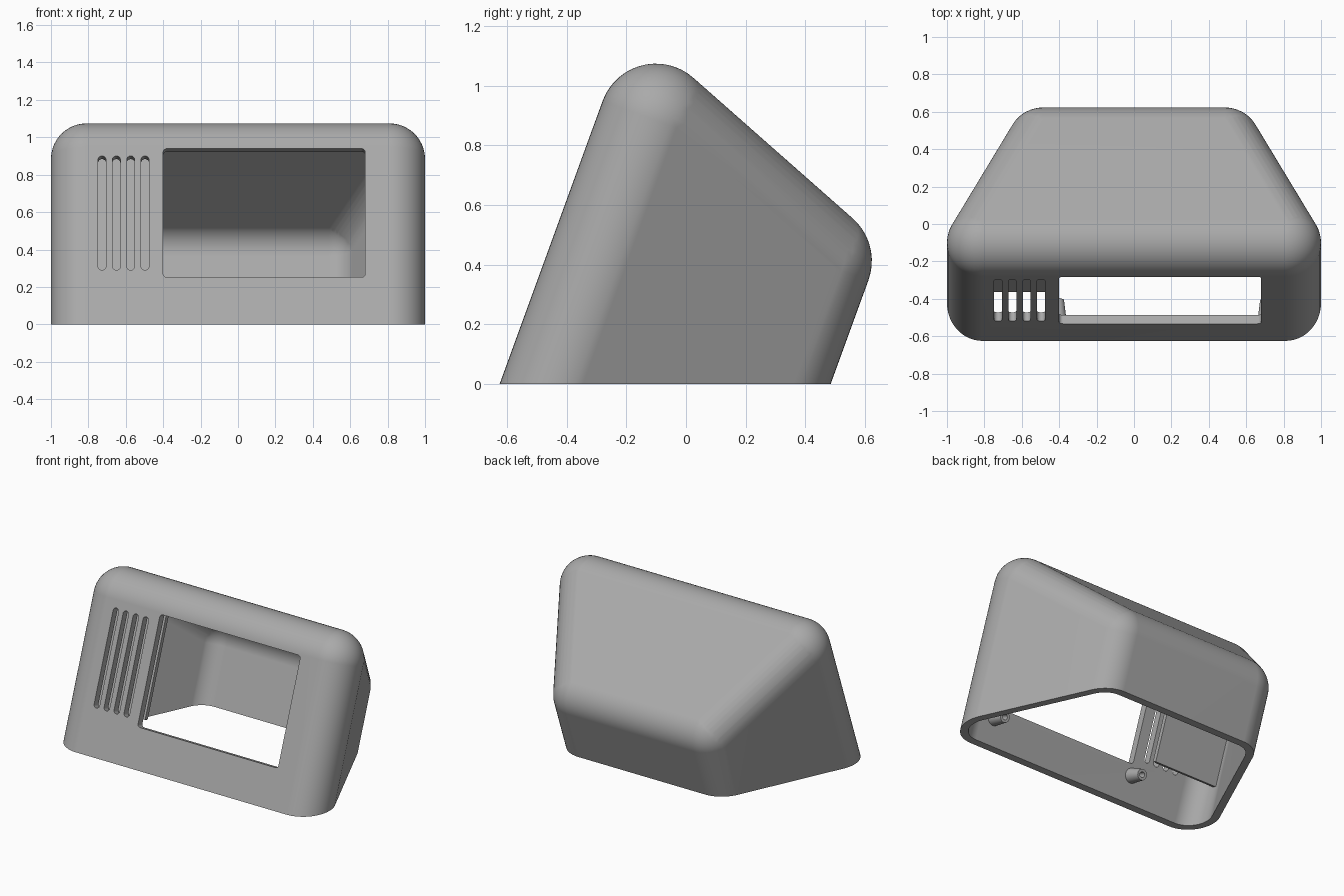
import bpy, bmesh, math
from mathutils import Matrix, Vector

if "Cube" in bpy.data.objects:
    bpy.data.objects.remove(bpy.data.objects["Cube"])

# Tilted frame: x = width, y = depth from the front face, z = up along the front face
TILT = Matrix.Translation((0, -0.625, 0)) @ Matrix.Rotation(math.radians(-20), 4, 'X')
R, WALL = 0.19, 0.05

grey = bpy.data.materials.new("grey plastic")
grey.diffuse_color = (0.4, 0.4, 0.4, 1)
grey.use_nodes = True
grey.node_tree.nodes["Principled BSDF"].inputs["Base Color"].default_value = grey.diffuse_color


def finish(name, bm, tilt=True):
    if tilt:
        bm.transform(TILT)
    bmesh.ops.recalc_face_normals(bm, faces=bm.faces)
    me = bpy.data.meshes.new(name)
    bm.to_mesh(me)
    bm.free()
    me.materials.append(grey)
    ob = bpy.data.objects.new(name, me)
    bpy.context.collection.objects.link(ob)
    return ob


def rounded_body(name, radius, cut):
    """Hull of spheres on the corners of a tapered block."""
    bm = bmesh.new()
    for x, d, top in ((0.81, 0.19, 1.01), (0.487, 0.853, 0.75)):
        for s in (-1, 1):
            for u in (top, -1.0):
                bmesh.ops.create_uvsphere(bm, u_segments=48, v_segments=24, radius=radius,
                                          matrix=Matrix.Translation((s * x, d, u)))
    bmesh.ops.delete(bm, geom=bm.faces[:] + bm.edges[:], context='EDGES_FACES')
    res = bmesh.ops.convex_hull(bm, input=bm.verts[:])
    junk = {g for g in res['geom_interior'] + res['geom_unused'] if isinstance(g, bmesh.types.BMVert)}
    bmesh.ops.delete(bm, geom=list(junk), context='VERTS')
    bmesh.ops.dissolve_limit(bm, angle_limit=0.002, verts=bm.verts[:], edges=bm.edges[:])
    bm.transform(TILT)
    if cut:  # flat underside on the ground
        geom = bm.verts[:] + bm.edges[:] + bm.faces[:]
        r = bmesh.ops.bisect_plane(bm, geom=geom, plane_co=(0, 0, 0), plane_no=(0, 0, -1),
                                   clear_outer=True)
        edges = [g for g in r['geom_cut'] if isinstance(g, bmesh.types.BMEdge)]
        bmesh.ops.contextual_create(bm, geom=edges)
    return finish(name, bm, False)


def rounded_slab(name, x0, x1, u0, u1, r, d0, d1, seg=8):
    """Rounded rectangle in the front plane, extruded along the depth."""
    bm = bmesh.new()
    pts = []
    for i, (cx, cu) in enumerate(((x1 - r, u1 - r), (x0 + r, u1 - r), (x0 + r, u0 + r), (x1 - r, u0 + r))):
        for k in range(seg + 1):
            a = math.pi / 2 * (i + k / seg)
            pts.append((cx + r * math.cos(a), d0, cu + r * math.sin(a)))
    face = bm.faces.new([bm.verts.new(p) for p in pts])
    ext = bmesh.ops.extrude_face_region(bm, geom=[face])
    bmesh.ops.translate(bm, vec=(0, d1 - d0, 0),
                        verts=[g for g in ext['geom'] if isinstance(g, bmesh.types.BMVert)])
    bmesh.ops.remove_doubles(bm, verts=bm.verts[:], dist=1e-5)
    return finish(name, bm)


def subtract(ob, cutter):
    m = ob.modifiers.new("cut", 'BOOLEAN')
    m.operation, m.solver, m.object = 'DIFFERENCE', 'EXACT', cutter
    bpy.context.view_layer.objects.active = ob
    bpy.ops.object.modifier_apply(modifier=m.name)
    bpy.data.objects.remove(cutter)


def smooth(ob):
    bpy.ops.object.select_all(action='DESELECT')
    ob.select_set(True)
    bpy.context.view_layer.objects.active = ob
    bpy.ops.object.shade_smooth_by_angle(angle=math.radians(30))


# Hollow housing, open underneath
housing = rounded_body("housing", R, True)
subtract(housing, rounded_body("cavity_cutter", R - WALL, False))

# Display window and four vent slots
subtract(housing, rounded_slab("window_cutter", -0.40, 0.68, 0.268, 1.0, 0.02, -0.1, 0.12))
for i in range(4):
    x = -0.727 + i * 0.0767
    subtract(housing, rounded_slab("slot_cutter", x - 0.021, x + 0.021, 0.309, 0.958, 0.0205, -0.1, 0.12))
smooth(housing)
housing.modifiers.new("even_normals", 'WEIGHTED_NORMAL').keep_sharp = True

# Baffle plate behind the vents
rounded_slab("vent_baffle", -0.95, -0.46, 0.295, 1.11, 0.004, 0.17, 0.2, 2)

# Tapered hollow screw bosses under the window
for x, side in ((-0.41, "left"), (0.71, "right")):
    bm = bmesh.new()
    rings = []
    for r, d in ((0.05, 0.04), (0.036, 0.16), (0.018, 0.16), (0.018, 0.06)):
        rings.append([bm.verts.new((x + r * math.cos(k * math.tau / 24), d,
                                    0.195 + r * math.sin(k * math.tau / 24))) for k in range(24)])
    for a, b in zip(rings, rings[1:]):
        for k in range(24):
            j = (k + 1) % 24
            bm.faces.new((a[k], a[j], b[j], b[k]))
    bm.faces.new(rings[0])
    bm.faces.new(rings[-1])
    smooth(finish("screw_boss_" + side, bm))
